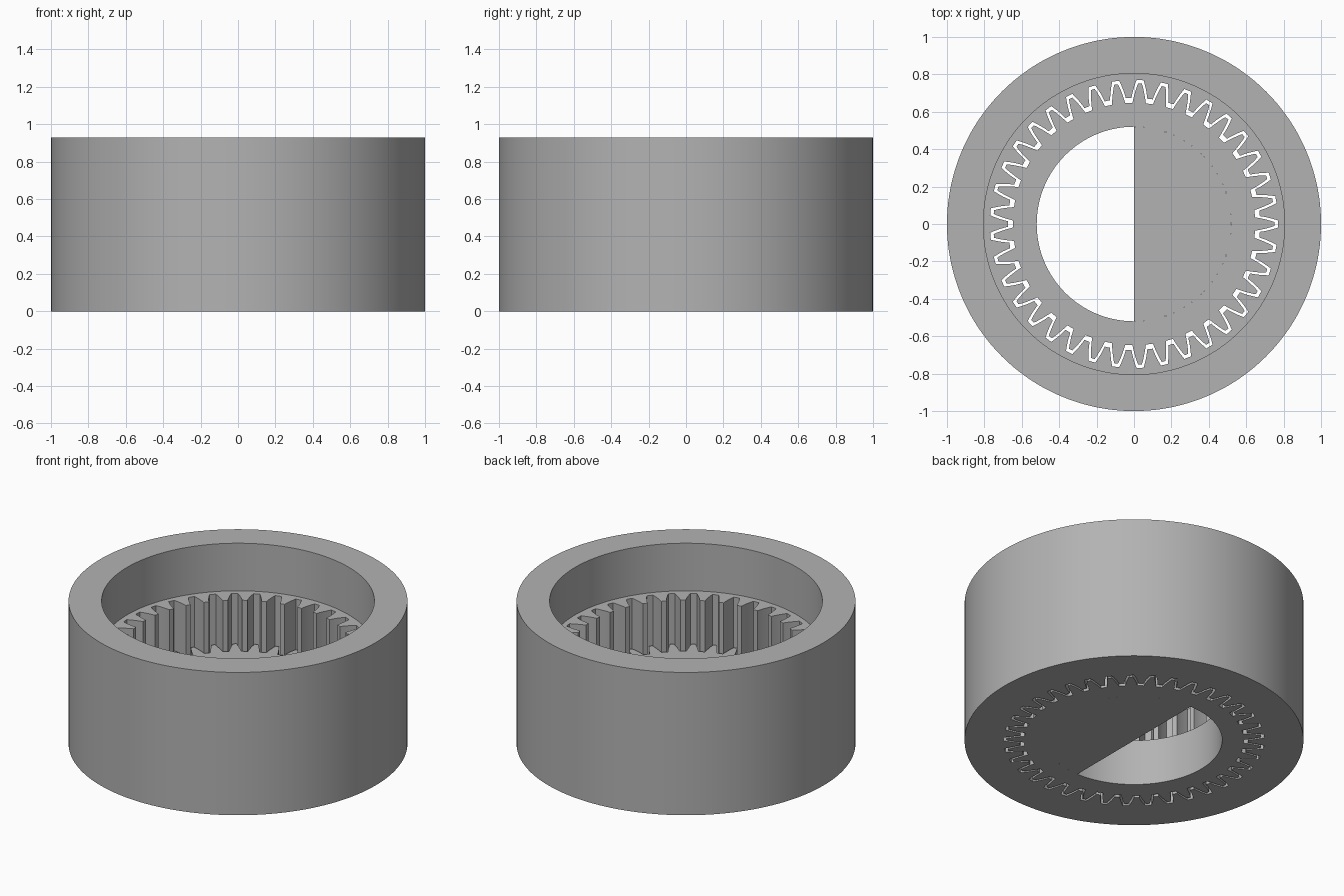
import bpy
import bmesh
from math import sin, cos, pi, tau, radians

cube = bpy.data.objects.get("Cube")
if cube:
    bpy.data.objects.remove(cube, do_unlink=True)

TEETH = 37
PITCH = tau / TEETH
HEIGHT, LEDGE, GEAR_TOP = 0.93, 0.62, 0.30
BORE = 0.52

grey = bpy.data.materials.new("plain_grey")
grey.use_nodes = True
grey.diffuse_color = (0.45, 0.45, 0.45, 1)
grey.node_tree.nodes["Principled BSDF"].inputs["Base Color"].default_value = (0.45, 0.45, 0.45, 1)


def finish(bm, name):
    bmesh.ops.recalc_face_normals(bm, faces=bm.faces)
    mesh = bpy.data.meshes.new(name)
    bm.to_mesh(mesh)
    bm.free()
    mesh.materials.append(grey)
    obj = bpy.data.objects.new(name, mesh)
    bpy.context.collection.objects.link(obj)
    bpy.ops.object.select_all(action='DESELECT')
    obj.select_set(True)
    bpy.context.view_layer.objects.active = obj
    bpy.ops.object.shade_smooth_by_angle(angle=radians(20))
    return obj


def tooth_outline(half_tooth):
    """Repeat a mirrored half tooth (radius, half width) around the circle."""
    one = [(r, -w / r) for r, w in reversed(half_tooth)]
    one += [(r, w / r) for r, w in half_tooth]
    return [(r, i * PITCH + a) for i in range(TEETH) for r, a in one]


def circle_like(outline, radius):
    """A circle with as many points as the outline, evenly spread."""
    n = len(outline)
    start = outline[0][1]
    return [(radius, start + tau * i / n) for i in range(n)]


def closed_shell(name, levels):
    """Join a closed sequence of (outline, height) loops with quads."""
    bm = bmesh.new()
    loops = [[bm.verts.new((r * cos(a), r * sin(a), z)) for r, a in outline]
             for outline, z in levels]
    n = len(loops[0])
    for low, high in zip(loops, loops[1:] + loops[:1]):
        for i in range(n):
            j = (i + 1) % n
            bm.faces.new((low[i], low[j], high[j], high[i]))
    return finish(bm, name)


# Outer ring: internal teeth below, plain wide bore above the ledge
sockets = tooth_outline([(0.770, 0.019), (0.745, 0.027), (0.715, 0.035),
                         (0.690, 0.040), (0.674, 0.042)])
rim = circle_like(sockets, 1.0)
bore = circle_like(sockets, 0.805)
closed_shell("outer_ring", [(rim, 0), (rim, LEDGE), (rim, HEIGHT), (bore, HEIGHT),
                            (bore, LEDGE), (sockets, LEDGE), (sockets, 0)])

# Inner gear: external teeth with clearance to the ring, round bore
teeth = tooth_outline([(0.752, 0.010), (0.735, 0.016), (0.710, 0.023),
                       (0.680, 0.030), (0.648, 0.036)])
hole = circle_like(teeth, BORE)
closed_shell("inner_gear", [(teeth, 0), (teeth, GEAR_TOP), (hole, GEAR_TOP), (hole, 0)])

# Half disc filling one side of the gear bore
bm = bmesh.new()
arc = [bm.verts.new((BORE * cos(a), BORE * sin(a), 0))
       for a in (-pi / 2 + pi * i / 72 for i in range(73))]
face = bm.faces.new(arc)
top = bmesh.ops.extrude_face_region(bm, geom=[face])["geom"]
bmesh.ops.translate(bm, vec=(0, 0, GEAR_TOP),
                    verts=[v for v in top if isinstance(v, bmesh.types.BMVert)])
finish(bm, "half_bore_plug")
